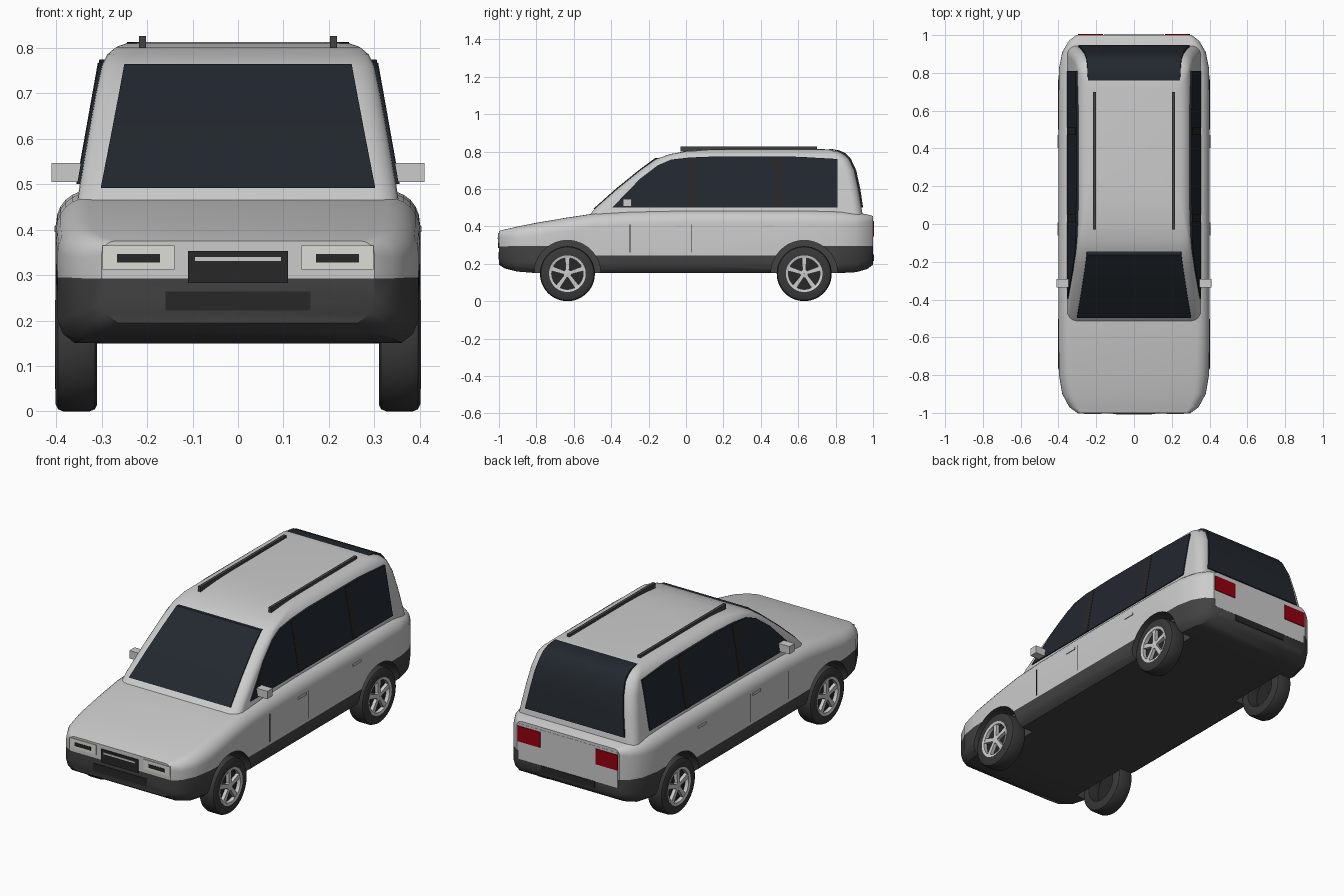
import bpy, bmesh, math

if "Cube" in bpy.data.objects:
    bpy.data.objects.remove(bpy.data.objects["Cube"])


def material(name, rgb):
    m = bpy.data.materials.new(name)
    m.diffuse_color = (*rgb, 1)
    m.use_nodes = True
    m.node_tree.nodes["Principled BSDF"].inputs["Base Color"].default_value = m.diffuse_color
    return m


PAINT = material("silver_paint", (.62, .62, .62))
DARK = material("dark_cladding", (.055, .055, .055))
GLASS = material("dark_glass", (.016, .021, .028))
BLACK = material("black_trim", (.02, .02, .022))
TYRE = material("tyre_rubber", (.04, .04, .04))
LAMP = material("headlight", (.72, .73, .66))
RED = material("tail_red", (.3, .0, .005))


def make(name, verts, faces, mats, idx=None, smooth=True):
    me = bpy.data.meshes.new(name)
    me.from_pydata(verts, [], faces)
    for m in mats:
        me.materials.append(m)
    if idx:
        for p, i in zip(me.polygons, idx):
            p.material_index = i
    bm = bmesh.new()
    bm.from_mesh(me)
    bmesh.ops.recalc_face_normals(bm, faces=bm.faces)
    bm.to_mesh(me)
    bm.free()
    ob = bpy.data.objects.new(name, me)
    bpy.context.collection.objects.link(ob)
    if smooth:
        smooth_by_angle(ob)
    return ob


def smooth_by_angle(ob, deg=35):
    bpy.ops.object.select_all(action='DESELECT')
    ob.select_set(True)
    bpy.context.view_layer.objects.active = ob
    bpy.ops.object.shade_smooth_by_angle(angle=math.radians(deg))


def prism(name, pts, off, mat):
    n = len(pts)
    verts = list(pts) + [tuple(a + b for a, b in zip(p, off)) for p in pts]
    faces = [tuple(range(n)), tuple(range(n, 2 * n))]
    faces += [(i, (i + 1) % n, n + (i + 1) % n, n + i) for i in range(n)]
    return make(name, verts, faces, [mat], smooth=False)


def box(name, x, y, z, mat):
    pts = [(x[0], y[0], z[0]), (x[1], y[0], z[0]), (x[1], y[0], z[1]), (x[0], y[0], z[1])]
    return prism(name, pts, (0, y[1] - y[0], 0), mat)


def pair(name, x, y, z, mat):
    for s, side in ((1, "right"), (-1, "left")):
        box(f"{name}_{side}", (s * x[0], s * x[1]), y, z, mat)


def lathe(name, profile, mat, cy, cz, n=48):
    # closed (x, radius) profile turned about the axle
    k = len(profile)
    verts = [(x, cy + r * math.cos(a), cz + r * math.sin(a))
             for a in (2 * math.pi * j / n for j in range(n)) for x, r in profile]
    faces = [(j * k + i, j * k + (i + 1) % k, (j + 1) % n * k + (i + 1) % k, (j + 1) % n * k + i)
             for j in range(n) for i in range(k)]
    return make(name, verts, faces, [mat])


# Lower body: stations (y, half width, bottom, cladding top, top, shoulder radius)
stations = [(-1, .30, .195, .293, .375, .03), (-.97, .342, .175, .293, .383, .045),
            (-.9, .38, .158, .295, .399, .06), (-.8, .397, .15, .295, .419, .07),
            (-.64, .4, .15, .295, .446, .07), (-.62, .4, .15, .245, .449, .07),
            (-.48, .4, .15, .245, .47, .07), (-.3, .4, .15, .245, .48, .07),
            (0, .4, .15, .245, .486, .07), (.62, .4, .15, .245, .486, .07),
            (.64, .4, .15, .295, .486, .07), (.82, .398, .15, .295, .482, .07),
            (.91, .38, .155, .295, .473, .06), (.97, .345, .172, .295, .464, .045),
            (1, .305, .195, .295, .455, .03)]
verts, faces, idx = [], [], []
for y, w, b, c, t, r in stations:
    half = [(w - .035, b), (w - .01, b + .02), (w, b + .047), (w, c)]
    half += [(w - r + r * math.cos(a), t - r + r * math.sin(a))
             for a in (math.pi / 2 * i / 6 for i in range(7))]
    h = len(half)
    verts += [(x, y, z) for x, z in half] + [(-x, y, z) for x, z in reversed(half)]
n = 2 * h
dark = lambda i: int(i < 3 or i >= n - 4)
for s in range(len(stations) - 1):
    for i in range(n):
        j = (i + 1) % n
        faces.append((s * n + i, s * n + j, (s + 1) * n + j, (s + 1) * n + i))
        idx.append(dark(i))
for o in (0, (len(stations) - 1) * n):
    for i in range(h - 1):
        faces.append((o + i, o + i + 1, o + n - 2 - i, o + n - 1 - i))
        idx.append(dark(i))
body = make("lower_body", verts, faces, [PAINT, DARK], idx, smooth=False)

# Wheel wells cut from the body
for cy in (-.634, .632):
    for s in (1, -1):
        ring = [(s * .295, cy + .178 * math.cos(a), .147 + .178 * math.sin(a))
                for a in (2 * math.pi * i / 48 for i in range(48))]
        cut = prism("well_cutter", ring, (s * .2, 0, 0), PAINT)
        cut.hide_render = True
        cut.data.materials.append(DARK)
        for p in cut.data.polygons:
            p.material_index = 1
        mod = body.modifiers.new("well", 'BOOLEAN')
        mod.operation, mod.solver, mod.object = 'DIFFERENCE', 'EXACT', cut
        bpy.ops.object.select_all(action='DESELECT')
        bpy.context.view_layer.objects.active = body
        body.select_set(True)
        bpy.ops.object.modifier_apply(modifier=mod.name)
        bpy.data.objects.remove(cut)
smooth_by_angle(body)

# Cabin: stacked rounded rectangles (z, front y, back y, half width)
levels = [(.44, -.535, .948, .357), (.5, -.482, .938, .348), (.6, -.368, .922, .331),
          (.7, -.245, .9, .313), (.76, -.16, .872, .3), (.785, -.09, .845, .288),
          (.802, 0, .81, .268), (.81, .1, .775, .245), (.813, .2, .73, .21)]
verts, faces = [], []
for z, yf, yb, w in levels:
    r = .05
    for cx, cy, q in ((w - r, yb - r, 0), (r - w, yb - r, 1), (r - w, yf + r, 2), (w - r, yf + r, 3)):
        for i in range(7):
            a = math.pi / 2 * (q + i / 6)
            verts.append((cx + r * math.cos(a), cy + r * math.sin(a), z))
for s in range(len(levels) - 1):
    faces += [(s * 28 + i, s * 28 + (i + 1) % 28, s * 28 + 28 + (i + 1) % 28, s * 28 + 28 + i)
              for i in range(28)]
faces += [tuple(range(28)), tuple(range(len(verts) - 28, len(verts)))]
make("cabin", verts, faces, [PAINT])


# Front and rear glass follow the cabin outline
def screen(name, rows, depth):
    verts = [(s * w, y + d, z) for y, z, w in rows for d in (0, depth) for s in (-1, 1)]
    faces = [(0, 1, 3, 2), tuple(len(verts) - 4 + i for i in (0, 1, 3, 2))]
    for k in range(0, len(verts) - 4, 4):
        faces += [(k + a, k + b, k + 4 + b, k + 4 + a) for a, b in ((0, 1), (1, 3), (3, 2), (2, 0))]
    make(name, verts, faces, [GLASS])


screen("windscreen", [(-.497, .492, .302), (-.376, .6, .281), (-.253, .7, .262), (-.165, .765, .25)], .02)
screen("rear_window", [(.947, .5, .295), (.932, .6, .278), (.91, .7, .262), (.882, .76, .252),
                       (.855, .79, .248), (.82, .806, .246), (.78, .813, .244)], -.02)

# Side glass with pillars
outline = [(-.395, .5), (-.245, .655), (-.15, .727), (-.08, .757), (.02, .768), (.17, .774),
           (.6, .772), (.81, .76), (.81, .5)]
for s, side in ((1, "right"), (-1, "left")):
    flank = lambda y, z, d: (s * (.348 - .178 * (z - .5) + d), y, z)
    prism(f"side_window_{side}", [flank(y, z, .006) for y, z in outline], (-s * .02, 0, 0), GLASS)
    for y in (.03, .49):
        prism(f"window_pillar_{side}", [flank(y + a, z, .008) for a, z in
              ((-.02, .5), (.02, .5), (.02, .767), (-.02, .767))], (-s * .01, 0, 0), BLACK)

# Mirrors, roof rails, door seams and handles
pair("door_mirror", (.345, .41), (-.337, -.292), (.505, .547), PAINT)
pair("roof_rail", (.202, .218), (-.03, .7), (.8, .826), DARK)
for y in (-.3, .028):
    pair("door_seam", (.39, .401), (y - .002, y + .002), (.26, .41), BLACK)
for y in (-.06, .402):
    pair("door_handle", (.39, .404), (y, y + .068), (.395, .408), PAINT)

# Front face
pair("headlight", (.14, .298), (-1.004, -.98), (.312, .365), LAMP)
pair("headlight_insert", (.172, .266), (-1.006, -.99), (.328, .347), BLACK)
box("grille", (-.11, .11), (-1.006, -.98), (.283, .353), BLACK)
box("grille_bar", (-.095, .095), (-1.008, -.99), (.331, .34), PAINT)
box("front_intake", (-.16, .16), (-1.003, -.98), (.222, .264), BLACK)

# Rear face
box("tailgate_panel", (-.295, .295), (.98, 1.001), (.25, .44), PAINT)
pair("tail_light", (.165, .297), (.98, 1.005), (.345, .428), RED)
box("rear_slot", (-.16, .16), (.98, 1.004), (.215, .25), BLACK)

# Wheels: hollow tyre, dark backing, rim and five spokes
for cy, end in ((-.634, "front"), (.632, "rear")):
    for s, side in ((1, "right"), (-1, "left")):
        tag, cz = f"{end}_{side}", .147
        lathe("tyre_" + tag, [(s * x, r) for x, r in
              ((.31, .095), (.31, .132), (.315, .142), (.327, .147), (.384, .147), (.396, .142),
               (.402, .13), (.402, .098), (.39, .094))], TYRE, cy, cz)
        lathe("wheel_back_" + tag, [(s * x, r) for x, r in ((.37, .001), (.37, .096), (.38, .096), (.38, .001))],
              BLACK, cy, cz)
        lathe("rim_" + tag, [(s * x, r) for x, r in ((.38, .084), (.38, .098), (.403, .098), (.4, .084))],
              PAINT, cy, cz)
        lathe("hub_" + tag, [(s * x, r) for x, r in ((.38, .001), (.38, .022), (.398, .022), (.4, .001))],
              PAINT, cy, cz, 20)
        for k in range(5):
            a = math.pi / 2 + k * math.tau / 5
            c, d = math.cos(a), math.sin(a)
            prism("spoke_" + tag, [(s * .398, cy + u * c - v * d, cz + u * d + v * c) for u, v in
                  ((.01, -.009), (.09, -.013), (.09, .013), (.01, .009))], (-s * .018, 0, 0), PAINT)
